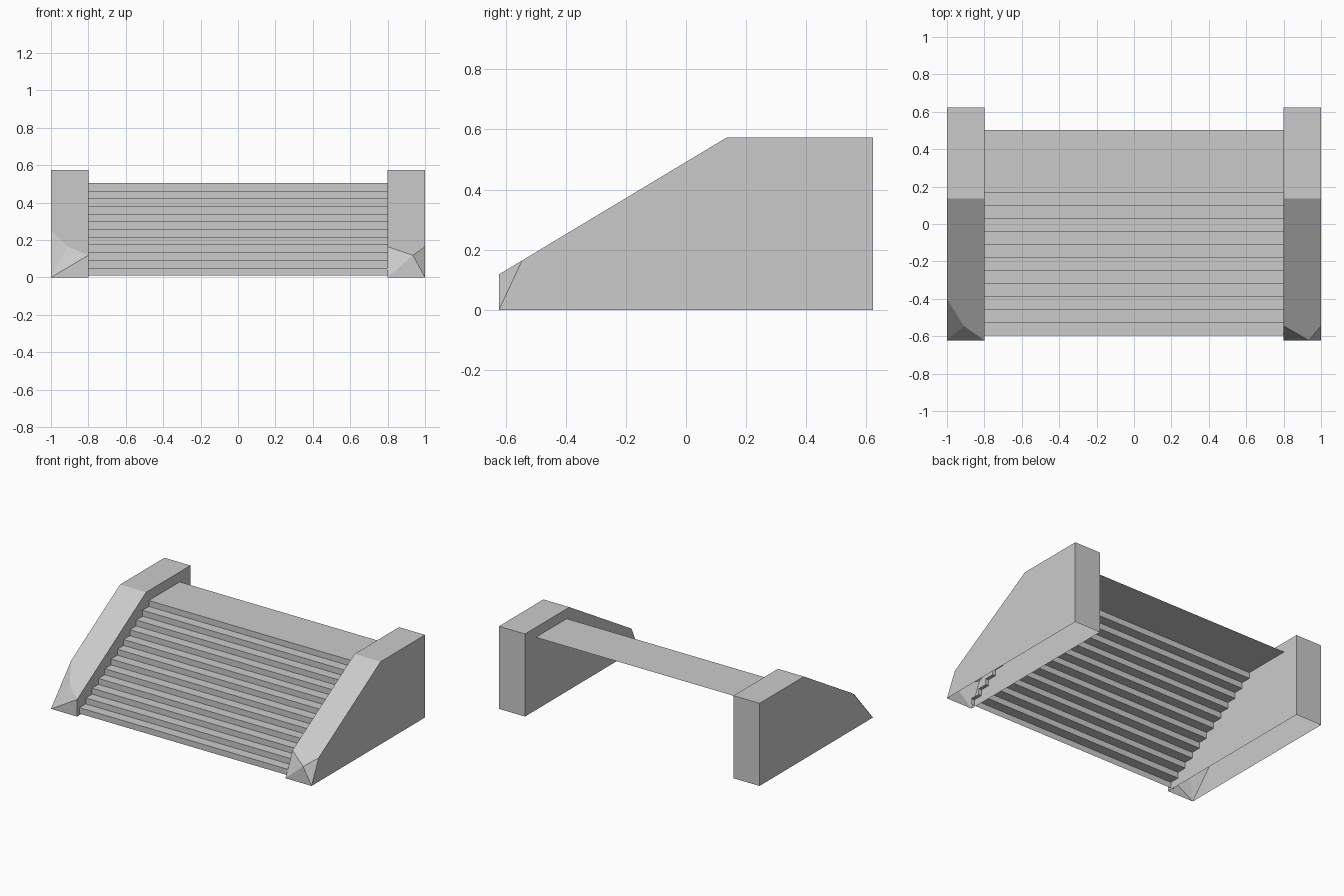
import bpy
import bmesh

cube = bpy.data.objects.get("Cube")
if cube:
    bpy.data.objects.remove(cube, do_unlink=True)

stone = bpy.data.materials.new("grey_stone")
stone.use_nodes = True
GREY = (0.6, 0.6, 0.6, 1.0)
stone.diffuse_color = GREY
stone.node_tree.nodes["Principled BSDF"].inputs["Base Color"].default_value = GREY

FRONT, BACK = -0.622, 0.622      # ends of the side walls
CREST_Y, WALL_TOP = 0.135, 0.573
NOSE_Z = 0.118                   # height of the slope at the front end
INNER, OUTER = 0.8, 1.0


def slope(x, y):
    """Point on the sloping top of a side wall."""
    t = (y - FRONT) / (CREST_Y - FRONT)
    return (x, y, NOSE_Z + t * (WALL_TOP - NOSE_Z))


def make_object(name, points, faces):
    bm = bmesh.new()
    verts = {key: bm.verts.new(co) for key, co in points.items()}
    for face in faces:
        bm.faces.new([verts[key] for key in face])
    bmesh.ops.recalc_face_normals(bm, faces=bm.faces[:])
    mesh = bpy.data.meshes.new(name)
    bm.to_mesh(mesh)
    bm.free()
    mesh.materials.append(stone)
    obj = bpy.data.objects.new(name, mesh)
    bpy.context.collection.objects.link(obj)
    return obj


def side_wall(name, side, chips, nose_faces, outer_nose, inner_nose, slope_nose):
    """Hollow wall, open below; the chipped front end is given by the chips."""
    points = dict(chips)
    for key, x in (("outer", side * OUTER), ("inner", side * INNER)):
        points[key + "_toe"] = (x, FRONT, 0)
        points[key + "_crest"] = slope(x, CREST_Y)
        points[key + "_top"] = (x, BACK, WALL_TOP)
        points[key + "_heel"] = (x, BACK, 0)
    faces = list(nose_faces)
    for key, nose in (("outer", outer_nose), ("inner", inner_nose)):
        faces.append([key + "_toe", nose, key + "_crest", key + "_top", key + "_heel"])
    faces.append(["outer_crest", "inner_crest"] + slope_nose)
    faces.append(["outer_crest", "outer_top", "inner_top", "inner_crest"])
    faces.append(["outer_top", "outer_heel", "inner_heel", "inner_top"])
    return make_object(name, points, faces)


# Left wall: the slope ends in a point between two chipped corners
side_wall(
    "left_wall", 1,
    {"peak": slope(0.935, FRONT), "out": slope(OUTER, -0.545), "in": slope(INNER, -0.545)},
    [("outer_toe", "inner_toe", "peak"), ("inner_toe", "in", "peak"),
     ("outer_toe", "peak", "out")],
    "out", "in", ["in", "peak", "out"])

# Right wall: one large chip on the outer corner
side_wall(
    "right_wall", -1,
    {"out": slope(-OUTER, -0.4), "mid": slope(-0.91, -0.545), "in": slope(-INNER, FRONT)},
    [("outer_toe", "inner_toe", "in"), ("outer_toe", "in", "mid"),
     ("outer_toe", "mid", "out")],
    "out", "in", ["in", "mid", "out"])

# Steps and landing: a thin folded sheet let into both walls
STEPS = 12
RISE, RUN = 0.0412, 0.0691
HALF = INNER + 0.025
profile = []
for i in range(STEPS):
    y = -0.595 + i * RUN
    profile += [(y, 0.01 + i * RISE), (y, 0.01 + (i + 1) * RISE)]
profile.append((0.503, profile[-1][1]))

points = {(s, i): (s * HALF, y, z) for i, (y, z) in enumerate(profile) for s in (-1, 1)}
faces = [((-1, i), (1, i), (1, i + 1), (-1, i + 1)) for i in range(len(profile) - 1)]
make_object("stairs", points, faces)
